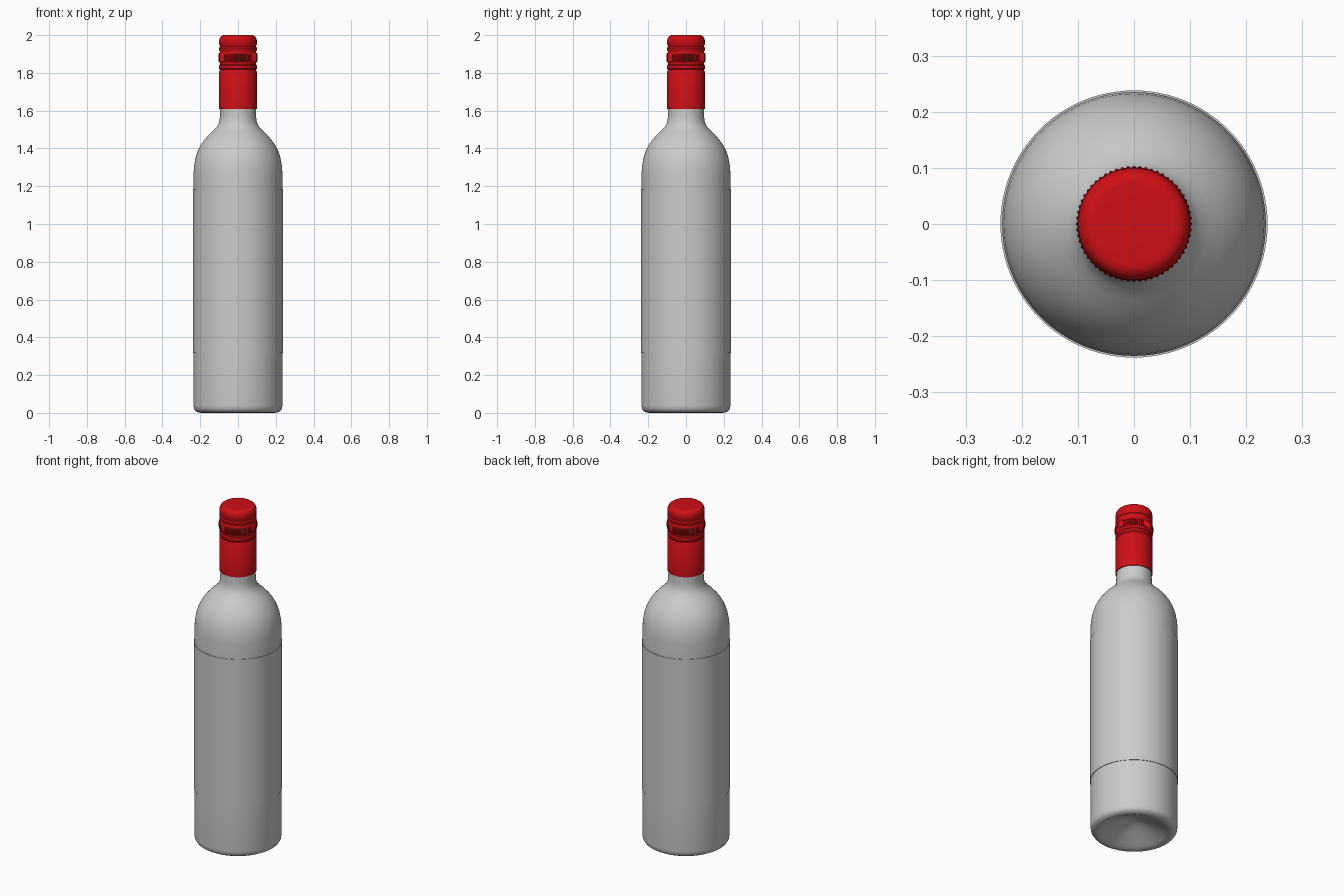
import bpy, bmesh, math


def lathe(name, profile, segments, ridge=None, angle=35):
    """Revolve (radius, z) points about z; ridge gives (z_low, z_high, depth) for knurling."""
    bm = bmesh.new()
    rings = []
    for r, z in profile:
        if r == 0:
            rings.append([bm.verts.new((0, 0, z))])
            continue
        ring = []
        for i in range(segments):
            a = 2 * math.pi * i / segments
            rr = r
            if ridge and ridge[0] < z < ridge[1] and i % 2:
                rr -= ridge[2]
            ring.append(bm.verts.new((rr * math.cos(a), rr * math.sin(a), z)))
        rings.append(ring)
    for low, high in zip(rings, rings[1:]):
        for i in range(segments):
            j = (i + 1) % segments
            if len(low) == 1:
                bm.faces.new((low[0], high[j], high[i]))
            elif len(high) == 1:
                bm.faces.new((low[i], low[j], high[0]))
            else:
                bm.faces.new((low[i], low[j], high[j], high[i]))
    bmesh.ops.recalc_face_normals(bm, faces=bm.faces)
    mesh = bpy.data.meshes.new(name)
    bm.to_mesh(mesh)
    bm.free()
    obj = bpy.data.objects.new(name, mesh)
    bpy.context.collection.objects.link(obj)
    bpy.ops.object.select_all(action='DESELECT')
    obj.select_set(True)
    bpy.context.view_layer.objects.active = obj
    bpy.ops.object.shade_smooth_by_angle(angle=math.radians(angle))
    return obj


# Bottle: dished base, straight body, round shoulder, neck
lathe("bottle", [
    (0, 0.08), (0.04, 0.072), (0.09, 0.05), (0.14, 0.025), (0.175, 0.008), (0.195, 0.0),
    (0.212, 0.003), (0.226, 0.011), (0.233, 0.022), (0.235, 0.04),
    (0.235, 0.32), (0.235, 1.18), (0.235, 1.27), (0.232, 1.31), (0.225, 1.35),
    (0.213, 1.386), (0.197, 1.418), (0.178, 1.445), (0.157, 1.469), (0.135, 1.49),
    (0.117, 1.508), (0.105, 1.525), (0.098, 1.545), (0.096, 1.57), (0.095, 1.62),
    (0.095, 1.79), (0.088, 1.80), (0.088, 1.97), (0, 1.97)], 96)

# Wrap-around label, slightly proud of the glass
lathe("label", [
    (0.2345, 0.317), (0.238, 0.317), (0.238, 1.185), (0.2345, 1.185)], 96)

# Screw cap sleeve with grooves, knurled band and rounded top
cap = lathe("screw_cap", [
    (0.095, 1.61), (0.1, 1.61), (0.1, 1.805), (0.096, 1.811), (0.096, 1.817),
    (0.101, 1.824), (0.101, 1.838), (0.096, 1.845), (0.096, 1.852),
    (0.102, 1.86), (0.104, 1.866), (0.104, 1.896), (0.102, 1.902),
    (0.096, 1.909), (0.096, 1.914), (0.101, 1.922), (0.101, 1.932),
    (0.096, 1.939), (0.096, 1.944), (0.1, 1.951), (0.1, 1.972),
    (0.097, 1.984), (0.091, 1.993), (0.082, 1.999), (0.072, 2.0), (0, 1.998)],
    120, ridge=(1.858, 1.904, 0.004))
red = bpy.data.materials.new("red_cap")
red.diffuse_color = (0.62, 0.005, 0.008, 1)
cap.data.materials.append(red)
